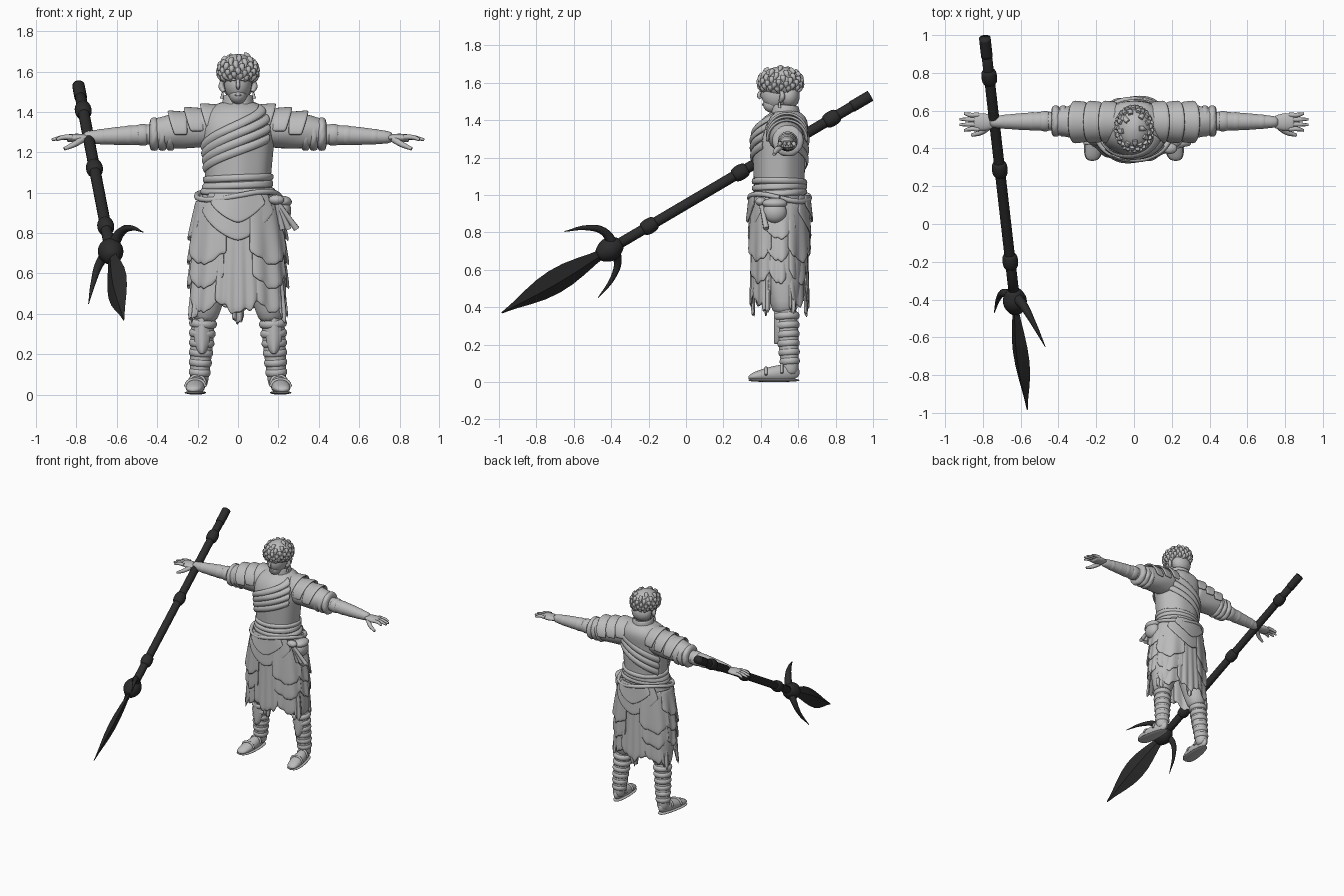
import bpy, bmesh, random
from math import sin, cos, pi, radians, sqrt
from mathutils import Vector

random.seed(4)
if "Cube" in bpy.data.objects:
    bpy.data.objects.remove(bpy.data.objects["Cube"])


def material(name, value):
    made = bpy.data.materials.new(name)
    made.use_nodes = True
    made.diffuse_color = (value, value, value, 1)
    made.node_tree.nodes["Principled BSDF"].inputs["Base Color"].default_value = made.diffuse_color
    return made


CLAY = material("pale grey", .5)
IRON = material("dark iron", .025)


def grid(name, surface, across, along, closed=False, mat=CLAY, levels=1, thick=0, smooth=True):
    """Mesh from surface(u, v); closed wraps u and caps both ends."""
    bm = bmesh.new()
    columns = across if closed else across + 1
    rows = [[bm.verts.new(surface(i / across, j / along)) for i in range(columns)]
            for j in range(along + 1)]
    for low, high in zip(rows, rows[1:]):
        for i in range(across):
            k = (i + 1) % columns
            bm.faces.new((low[i], low[k], high[k], high[i]))
    if closed:
        bm.faces.new(rows[0])
        bm.faces.new(rows[-1])
    bmesh.ops.recalc_face_normals(bm, faces=bm.faces)
    mesh = bpy.data.meshes.new(name)
    bm.to_mesh(mesh)
    bm.free()
    mesh.materials.append(mat)
    for face in mesh.polygons:
        face.use_smooth = smooth
    part = bpy.data.objects.new(name, mesh)
    bpy.context.collection.objects.link(part)
    if thick:
        shell = part.modifiers.new("thickness", "SOLIDIFY")
        shell.thickness, shell.offset = thick, 0
    if levels:
        rounding = part.modifiers.new("rounding", "SUBSURF")
        rounding.levels = rounding.render_levels = levels


def limb(name, start, end, r_start, r_end, bulge=0, power=1, flat=1, fold=0, lobes=6,
         wide=(0, 1, 0), sides=16, rows=8, **style):
    """Tapered round or oval solid between two points; bulge swells its middle."""
    start, end = Vector(start), Vector(end)
    axis = (end - start).normalized()
    wide = Vector(wide)
    wide = (wide - axis * wide.dot(axis)).normalized()
    thin = axis.cross(wide) * flat

    def surface(u, v):
        w = 2 * pi * u
        r = r_start + (r_end - r_start) * v + bulge * max(0, sin(pi * v)) ** power
        r *= 1 + fold * sin(lobes * w + 9 * v)
        return start.lerp(end, v) + (wide * cos(w) + thin * sin(w)) * r
    grid(name, surface, sides, rows, True, **style)


def blob(name, centre, size, mat=CLAY):
    def surface(u, v):
        r, w = max(.05, sin(pi * v)), 2 * pi * u
        unit = (r * cos(w), r * sin(w), -cos(pi * v))
        return [c + s * n for c, s, n in zip(centre, size, unit)]
    grid(name, surface, 20, 10, True, mat=mat)


def tube(name, points, radii, mat=CLAY):
    """Tapered curve through the points."""
    curve = bpy.data.curves.new(name, "CURVE")
    curve.dimensions, curve.bevel_depth = "3D", 1
    curve.bevel_resolution, curve.resolution_u, curve.use_fill_caps = 2, 5, True
    spline = curve.splines.new("BEZIER")
    spline.bezier_points.add(len(points) - 1)
    for knot, point, radius in zip(spline.bezier_points, points, radii):
        knot.co, knot.radius = point, radius
        knot.handle_left_type = knot.handle_right_type = "AUTO"
    curve.materials.append(mat)
    bpy.context.collection.objects.link(bpy.data.objects.new(name, curve))


def clamp(value):
    return min(1, max(0, value))


def wrap(degrees, z, gap=0):
    """Point on the clothed body outline: flared skirt, waist, chest, sloping shoulders."""
    flare, chest, top = clamp((1.04 - z) / .7) ** .6, clamp((z - 1.04) / .26), clamp((z - 1.3) / .16)
    shrink = sqrt(1 - .85 * top ** 3)
    width = (.16 + .09 * flare + .025 * chest) * shrink + gap
    depth = (.135 + .01 * chest) * shrink + gap
    w = radians(degrees)
    return width * cos(w), .5 + .04 * top + depth * sin(w), z


def panel(name, middle, half, top, bottom, gap, point=.07, rag=.006, folds=2):
    """Hanging cloth wrapped round the body, with a pointed, ragged hem."""
    def surface(u, v):
        s = 2 * u - 1
        hem = bottom + point * abs(s) ** 1.4 + rag * (sin(17 * u + middle) + sin(31 * u))
        ripple = .007 * sin(folds * 2 * pi * u)
        return wrap(middle + s * half * (1 + v / 9), top + (hem - top) * v, gap + (.012 + ripple) * v)
    grid(name, surface, 16, 8, thick=.01)


# Torso and robe
grid("torso", lambda u, v: wrap(360 * u, .75 + .71 * v, .003 * sin(14 * pi * u)), 28, 16, True)
for i in range(3):
    def waist(u, v):
        z = 1.01 + .03 * i + .008 * sin(2 * pi * u + i) + .045 * (v - .5)
        return wrap(360 * u, z, .004 + .01 * sin(pi * v))
    grid("waist_wrap", waist, 40, 4, True)
for i in range(4):
    def chest(u, v):
        z = 1.12 + .035 * i + (.15 + .015 * i) * u + .045 * (v - .5)
        return wrap(130 * u - 165, z, .004 + .01 * sin(pi * v))
    grid("chest_drape", chest, 16, 4, thick=.008)
for i in range(3):
    def back(u, v):
        return wrap(35 + 120 * u, 1.34 - .05 * i - .17 * u + .05 * v, .003 + .01 * sin(pi * v))
    grid("back_drape", back, 16, 4, thick=.008)


def collar(u, v):
    turn = radians(320 * (u - .5))
    r = .078 - .01 * v
    return r * sin(turn), .53 + r * cos(turn), 1.4 + v * (.075 + .015 * abs(2 * u - 1))


limb("neck", (0, .54, 1.4), (0, .52, 1.5), .055, .05)
grid("collar", collar, 20, 3, thick=.012)

# Front and back cloths with belt flaps
for middle, name in ((-90, "front"), (90, "back")):
    panel(name + "_tabard", middle, 24, .95, .4, .006, rag=.012, folds=4)
    panel(name + "_tabard_strip", middle, 6, .9, .35, -.005, point=.03)
    panel(name + "_waist_flap", middle, 48, 1, .76, .018, point=.15, rag=0, folds=1)
    panel(name + "_upper_flap", middle, 34, 1, .85, .026, point=.1, rag=0, folds=1)


def build_leg(side):
    def at(x, y, z):
        return Vector((side * x, y, z))

    # Skirt petals in three tiers, hanging strips and trousers
    for turn in (-1, 0, 1):
        middle = 90 - side * (90 - 46 * turn)
        for tier in range(3):
            bottom = .4 + .12 * tier + .12 * (turn == 0)
            panel("skirt_petal", middle, 22 + 3 * tier, .92 + .02 * tier, bottom, .01 * tier)
        if turn:
            panel("skirt_strip", middle - turn * side * 17, 8, .8, .36, 0, point=.04, rag=.01)
    limb("trouser_leg", at(.09, .5, .95), at(.17, .53, .35), .09, .06, bulge=.035, fold=.03)

    # Shin, bindings and guard
    knee, ankle = at(.17, .535, .4), at(.195, .56, .03)
    limb("shin", knee, ankle, .058, .042, bulge=.006)
    for i in range(6):
        spot = ankle.lerp(knee, .22 + .13 * i)
        rise = (knee - ankle) * .065
        r = .045 + .003 * i
        limb("leg_binding", spot - rise, spot + rise, r, r, bulge=.012, rows=4)

    def guard(u, v):
        s = 2 * u - 1
        return at(.178 + s * (.015 + .03 * sin(pi * v)), .47 + .03 * abs(s), .2 + .2 * v)
    grid("shin_guard", guard, 4, 4, thick=.012)

    # Shoe on a wider sole
    def foot(u, v, grow=0, top=0):
        w, toe, swell = 2 * pi * u, -cos(pi * v), max(0, sin(pi * v)) ** .6
        height = top or .075 - .03 * toe + .012 * swell
        x = .207 + .014 * toe + (.045 + .012 * toe + grow) * swell * cos(w)
        return at(x, .47 - .137 * toe, height / 2 * (1 + sin(w) * max(.15, swell)))
    grid("shoe", foot, 16, 12, True)
    grid("sole", lambda u, v: foot(u, v, .006, .02), 16, 12, True)
    for v in (.4, .6):
        strap = [foot(turn / 8, v, .003) for turn in range(5)]
        tube("shoe_strap", strap, [.008] * len(strap))


def build_arm(side):
    def at(x, y=.545, z=1.29):
        return Vector((side * x, y, z))

    # Sleeve, frills and layered shoulder plates
    limb("sleeve", at(.1, .53, 1.33), at(.44), .1, .068, bulge=.01, fold=.03, lobes=5)
    for i in range(3):
        x = .31 + .04 * i
        limb("sleeve_frill", at(x), at(x + .05), .07, .07, bulge=.016, fold=.07, lobes=8, sides=24, rows=4)
    for i in range(3):
        def plate(u, v):
            w, r = radians(190 * u - 5), .1 + .008 * v
            x = .09 + .08 * i + .1 * v - .035 * v * (2 * u - 1) ** 2
            return at(x, .54 - r * cos(w), 1.33 - .018 * i + r * sin(w))
        grid("shoulder_plate", plate, 16, 4, thick=.014)

    # Forearm, wraps and hand
    elbow, wrist = at(.4), at(.77, .54, 1.273)
    limb("forearm", elbow, wrist, .052, .028, bulge=.006)
    for i in range(4):
        spot = elbow.lerp(wrist, .2 + .18 * i)
        r = .051 - .005 * i
        limb("arm_wrap", spot - at(.03, 0, 0), spot + at(.03, 0, 0), r, r - .003, bulge=.006, rows=4)
    limb("palm", at(.74, .54, 1.273), at(.85, .54, 1.27), .03, .04, bulge=.012, flat=.45)
    for i in range(4):
        spread = i - 1.5
        reach = .925 - .012 * abs(spread) ** 2
        y = .54 + .025 * spread
        tube("finger", [at(.82, y, 1.275), at(.87, y, 1.273), at(reach, y + .005 * spread, 1.262)],
             [.013, .012, .007])
    tube("thumb", [at(.77, .515, 1.265), at(.81, .485, 1.24), at(.86, .47, 1.217)], [.018, .015, .009])


def build_face_side(side):
    def at(x, y, z):
        return Vector((side * x, y, z))
    tube("brow", [at(.012, .4, 1.557), at(.035, .41, 1.563), at(.055, .43, 1.556)], [.005, .007, .004])
    tube("ear", [at(.07, .505, 1.5), at(.082, .515, 1.525), at(.078, .51, 1.555)], [.01, .015, .01])
    tube("earring", [at(.076, .5, 1.495), at(.08, .5, 1.465)], [.005, .009])


for side in (1, -1):
    build_leg(side)
    build_arm(side)
    build_face_side(side)

# Pouch, cord and knotted ribbons on the left hip
blob("hip_pouch", (.22, .475, .91), (.045, .065, .06))
blob("pouch_lid", (.22, .475, .955), (.048, .068, .03))
cord = [wrap(turn, .985 - .02 * sin(radians(turn * 2)), .025) for turn in range(0, 361, 30)]
tube("belt_cord", cord, [.014] * len(cord))
blob("ribbon_knot", (.19, .4, .965), (.04, .03, .025))
for reach in (.03, .06, .1):
    tail = [(.19 + reach * step, .4 + .03 * step, .96 - .14 * step) for step in (0, .5, 1)]
    tube("ribbon_tail", tail, [.012, .013, .016])

# Head and face
blob("skull", (0, .49, 1.54), (.07, .09, .09))
blob("jaw", (0, .463, 1.485), (.045, .053, .047))
tube("nose", [(0, .402, 1.56), (0, .39, 1.53), (0, .4, 1.515)], [.007, .011, .007])
tube("mouth", [(-.02, .42, 1.483), (0, .411, 1.484), (.02, .42, 1.483)], [.003, .006, .003])

# Hair cap covered in overlapping locks
CROWN, HAIR_SIZE = Vector((0, .505, 1.6)), Vector((.095, .115, .088))
blob("hair_cap", CROWN, HAIR_SIZE)
blob("hair_nape", (0, .55, 1.53), (.08, .06, .07))


def on_hair(tilt, turn):
    return CROWN + HAIR_SIZE * Vector((sin(tilt) * cos(turn), sin(tilt) * sin(turn), cos(tilt)))


COUNT = 70
for i in range(COUNT):
    tilt, turn = .3 + 1.5 * sqrt(i / COUNT), i * pi * (3 - sqrt(5))
    twist = random.uniform(-.2, .2)
    lock = [on_hair(tilt, turn), on_hair(tilt + .2, turn), on_hair(tilt + .5, turn + twist)]
    tube("hair_lock", lock, [.013, .014, .002])

# Spear, carried through the right hand
BUTT, TIP = Vector((-.79, .985, 1.53)), Vector((-.565, -.985, .37))
FLAT_SIDE = (.48, 0, .88)


def spear_part(name, begin, finish, *radii, **shape):
    limb(name, BUTT.lerp(TIP, begin), BUTT.lerp(TIP, finish), *radii, wide=FLAT_SIDE, mat=IRON, **shape)


spear_part("spear_shaft", 0, .72, .028, .028, levels=0)
spear_part("spear_butt", 0, .05, .031, .031, levels=0)
for middle in (.105, .353, .6):
    spear_part("spear_collar", middle - .02, middle + .02, .028, .028, bulge=.015, power=.5)
spear_part("spear_hub", .675, .74, .03, .03, bulge=.036)
spear_part("spear_blade", .715, 1, .025, .004, bulge=.064, power=1.4, flat=.35, sides=4, levels=0, smooth=False)
HORN = (.03, .023, .014, .002)
tube("upper_spike", [(-.62, -.39, .74), (-.58, -.44, .805), (-.53, -.53, .825), (-.47, -.65, .805)], HORN, IRON)
tube("lower_spike", [(-.64, -.39, .71), (-.685, -.365, .65), (-.715, -.39, .56), (-.74, -.47, .45)], HORN, IRON)
